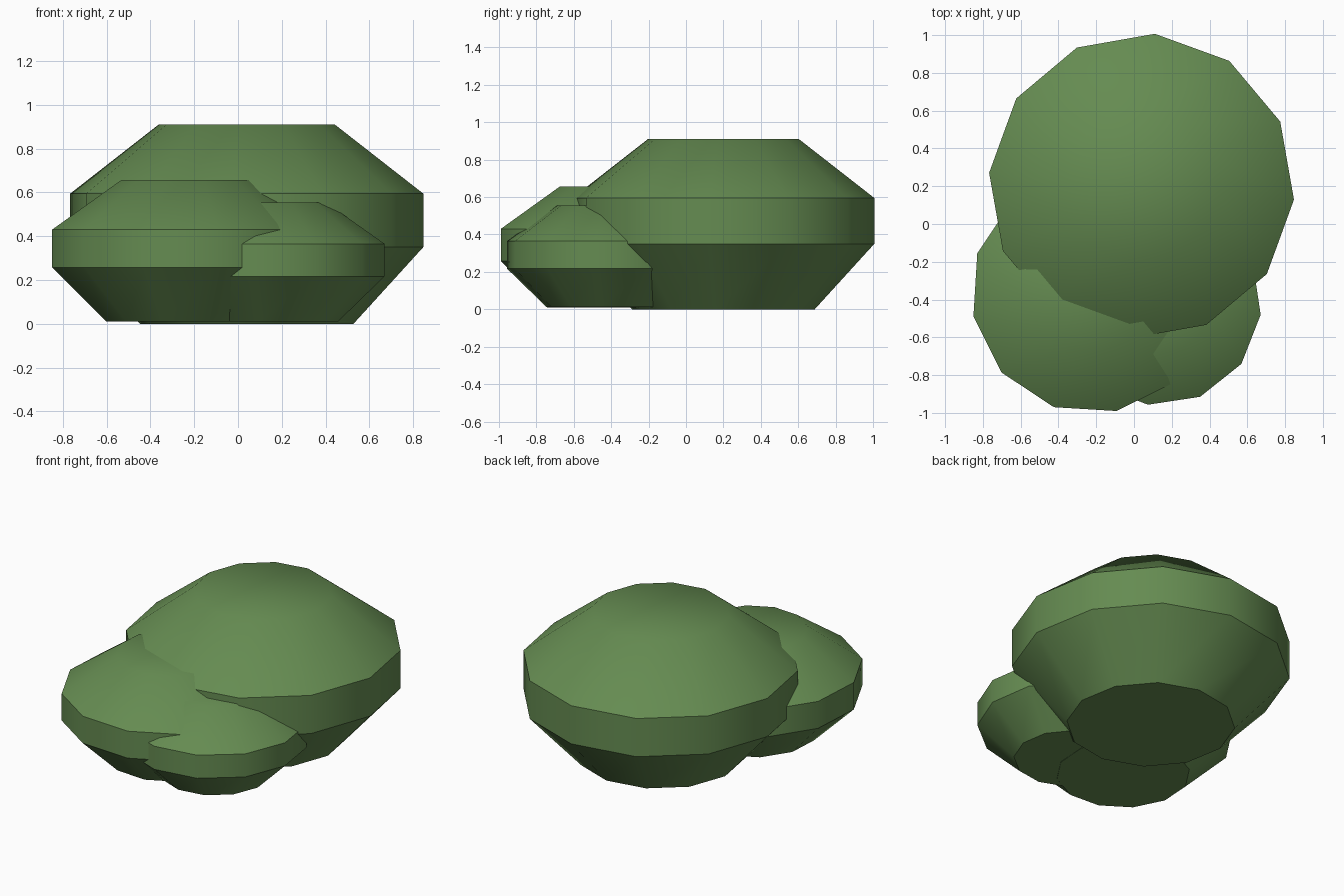
import bpy
import bmesh
from math import cos, sin, radians, tau

cube = bpy.data.objects.get("Cube")
if cube:
    bpy.data.objects.remove(cube, do_unlink=True)

# Leaf colour
leaf_green = bpy.data.materials.new("leaf_green")
leaf_green.use_nodes = True
colour = (0.13, 0.26, 0.083, 1.0)
leaf_green.diffuse_color = colour
leaf_green.node_tree.nodes["Principled BSDF"].inputs["Base Color"].default_value = colour

SIDES = 12
RADIUS_RATIOS = (0.605, 1.0, 1.0, 0.5)  # bottom, lower rim, upper rim, top


def foliage_clump(name, x, y, radius, heights, turn):
    """Twelve-sided clump: tapered base, upright band, sloping flat-topped crown."""
    bm = bmesh.new()
    rings = []
    for ratio, z in zip(RADIUS_RATIOS, heights):
        r = radius * ratio
        rings.append([bm.verts.new((r * cos(a), r * sin(a), z))
                      for a in (radians(turn) + tau * i / SIDES for i in range(SIDES))])
    for low, high in zip(rings, rings[1:]):
        for i in range(SIDES):
            j = (i + 1) % SIDES
            bm.faces.new((low[i], low[j], high[j], high[i]))
    bm.faces.new(rings[0][::-1])
    bm.faces.new(rings[-1])
    mesh = bpy.data.meshes.new(name)
    bm.to_mesh(mesh)
    bm.free()
    mesh.materials.append(leaf_green)
    clump = bpy.data.objects.new(name, mesh)
    clump.location = (x, y, 0)
    bpy.context.collection.objects.link(clump)

    # Smooth crown and sides, crisp rims
    bpy.ops.object.select_all(action="DESELECT")
    clump.select_set(True)
    bpy.context.view_layer.objects.active = clump
    bpy.ops.object.shade_smooth_by_angle(angle=radians(40))


# Large clump at the back, two smaller ones in front
foliage_clump("large_back_clump", 0.04, 0.2, 0.81, (0, 0.35, 0.595, 0.91), -5)
foliage_clump("medium_front_clump", -0.22, -0.36, 0.643, (0.01, 0.257, 0.43, 0.656), 11.5)
foliage_clump("small_front_clump", 0.134, -0.42, 0.54, (0.011, 0.217, 0.365, 0.555), -6.4)
